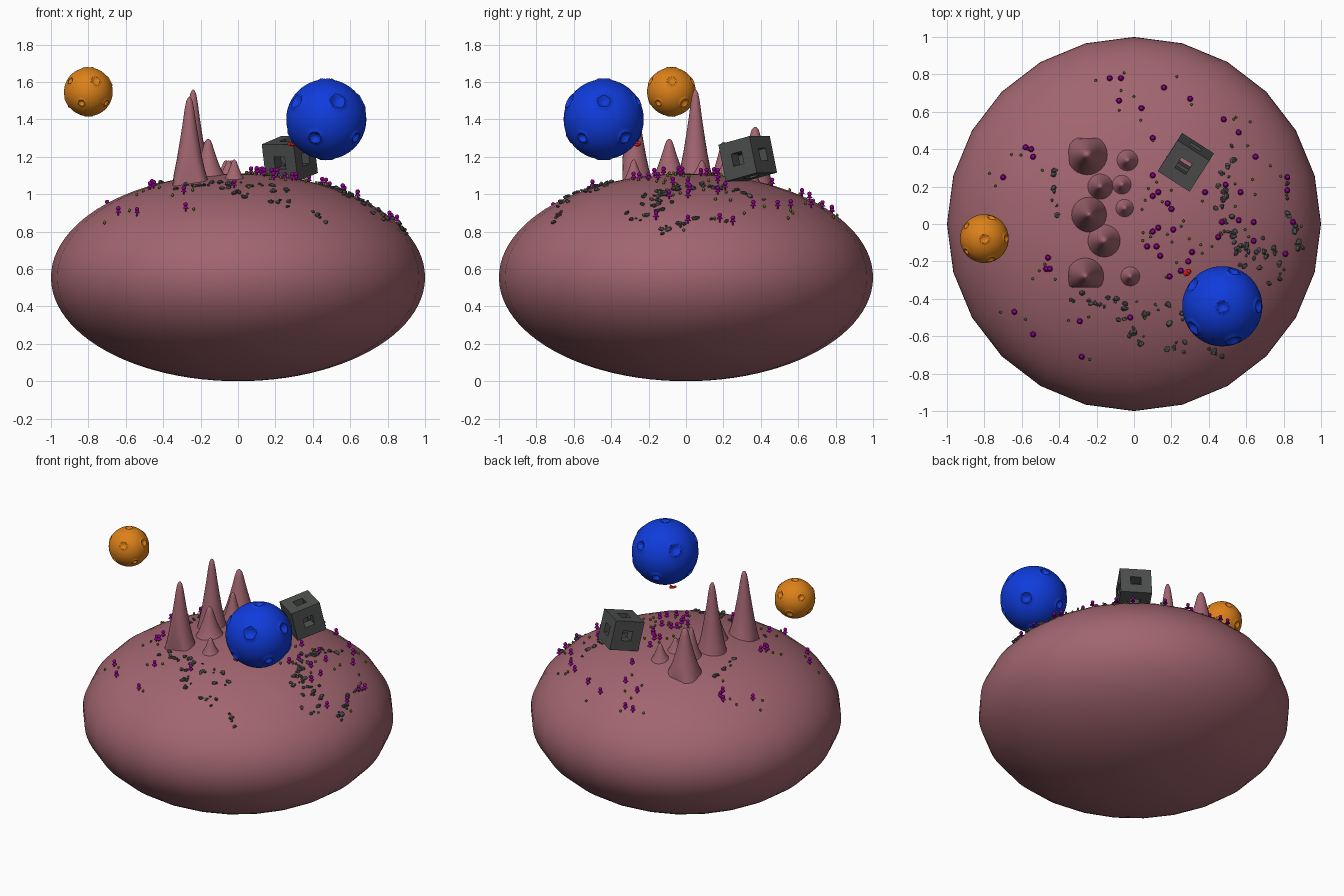
import bpy, bmesh, math, random
from mathutils import Matrix, Vector, Euler

if "Cube" in bpy.data.objects:
    bpy.data.objects.remove(bpy.data.objects["Cube"])
random.seed(4)
H = 0.555  # half height of the planet


def surf(x, y):
    return H + H * math.sqrt(max(0.0, 1 - x * x - y * y))


def mat(name, r, g, b):
    m = bpy.data.materials.new(name)
    m.diffuse_color = (r, g, b, 1)
    m.use_nodes = True
    m.node_tree.nodes["Principled BSDF"].inputs["Base Color"].default_value = m.diffuse_color
    return m


ROSE = mat("rose", .36, .13, .16)
BLUE = mat("blue", .005, .045, .72)
ORANGE = mat("orange", .72, .22, .01)
MAGENTA = mat("magenta", .27, .0, .25)
GREEN = mat("green", .10, .16, .01)
GREY = mat("stone", .075, .08, .077)
RED = mat("red", .8, .01, .01)


def finish(bm, name, m, smooth=None):
    bmesh.ops.recalc_face_normals(bm, faces=bm.faces)
    me = bpy.data.meshes.new(name)
    bm.to_mesh(me)
    bm.free()
    me.materials.append(m)
    ob = bpy.data.objects.new(name, me)
    bpy.context.collection.objects.link(ob)
    if smooth:
        bpy.ops.object.select_all(action='DESELECT')
        bpy.context.view_layer.objects.active = ob
        ob.select_set(True)
        bpy.ops.object.shade_smooth_by_angle(angle=math.radians(smooth))
    return ob


def place(x, y, z, sx, sy, sz, rot=(0, 0, 0)):
    return (Matrix.Translation((x, y, z)) @ Euler(rot).to_matrix().to_4x4()
            @ Matrix.Diagonal((sx, sy, sz, 1)))


# planet
bm = bmesh.new()
bmesh.ops.create_uvsphere(bm, u_segments=24, v_segments=48, radius=1,
                          matrix=place(0, 0, H, 1, 1, H))
finish(bm, "planet", ROSE, 40)

# mountains: x, y, base radius, peak height
PEAKS = [(-.25, .37, .11, 1.36), (-.035, .34, .06, 1.18), (-.18, .20, .07, 1.28),
         (-.065, .21, .055, 1.18), (-.24, .05, .095, 1.56), (-.05, .085, .052, 1.18),
         (-.16, -.09, .09, 1.295), (-.26, -.28, .10, 1.52), (-.02, -.28, .055, 1.185)]
PROFILE = [(1, 0), (.84, .12), (.68, .28), (.52, .48), (.37, .68), (.26, .85),
           (.17, .95), (.08, .99)]
bm = bmesh.new()
N = 24
for px, py, r, top in PEAKS:
    rings = []
    for f, h in PROFILE:
        ring = []
        for i in range(N):
            a = math.tau * i / N
            x = max(-.35, px + r * f * math.cos(a))
            y = min(.46, max(-.34, py + r * f * math.sin(a)))
            base = surf(x, y) - .006
            ring.append(bm.verts.new((x, y, base + (top - base) * h)))
        rings.append(ring)
    tip = bm.verts.new((px, py, top))
    for a, b in zip(rings, rings[1:]):
        for i in range(N):
            bm.faces.new((a[i], a[(i + 1) % N], b[(i + 1) % N], b[i]))
    for i in range(N):
        bm.faces.new((rings[-1][i], rings[-1][(i + 1) % N], tip))
finish(bm, "mountains", ROSE, 60)


# moons with twelve rimmed craters each
def moon(name, loc, r, m):
    seed = bmesh.new()
    bmesh.ops.create_icosphere(seed, subdivisions=1, radius=1)
    craters = [(v.co.normalized(), random.uniform(.12, .19)) for v in seed.verts]
    seed.free()
    bm = bmesh.new()
    bmesh.ops.create_icosphere(bm, subdivisions=6, radius=1)
    for v in bm.verts:
        n = v.co.normalized()
        d = 1.0
        for c, size in craters:
            t = n.angle(c) / size
            if t < 1:
                d = 1.035 - .11 * (1 - t * t)
            elif t < 1.7:
                d = 1 + .035 * ((1.7 - t) / .7) ** 2
        v.co = n * d * r + Vector(loc)
    finish(bm, name, m, 40)


moon("blue_moon", (.472, -.44, 1.40), .214, BLUE)
moon("orange_moon", (-.80, -.078, 1.547), .13, ORANGE)

# hollow cube: 3x3x3 grid without face centres and core
up = Vector((-.12, -.20, 1)).normalized()
ax = Vector((.84, -.54, 0))
ax = (ax - up * ax.dot(up)).normalized()
ay = up.cross(ax)
frame = Matrix((ax, ay, up)).transposed().to_4x4()
frame = Matrix.Translation((.277, .33, 1.19)) @ frame @ Matrix.Scale(.202 / 3, 4)
cells = {(i, j, k) for i in (-1, 0, 1) for j in (-1, 0, 1) for k in (-1, 0, 1)
         if (i, j, k).count(0) < 2}
bm = bmesh.new()
for c in cells:
    for axis in range(3):
        for s in (-1, 1):
            n = list(c)
            n[axis] += s
            if tuple(n) in cells:
                continue
            u, w = (axis + 1) % 3, (axis + 2) % 3
            quad = []
            for a, b in ((-s, -1), (s, -1), (s, 1), (-s, 1)):
                p = Vector(c)
                p[axis] += s / 2
                p[u] += a / 2
                p[w] += b / 2
                quad.append(bm.verts.new(frame @ p))
            bm.faces.new(quad)
bmesh.ops.remove_doubles(bm, verts=bm.verts, dist=1e-4)
finish(bm, "hollow_cube", GREY)

# little trees: stem, wide lower crown, round upper crown
TREES = [(-.13, .78), (-.07, .78), (-.08, .66), (.04, .62), (.16, .73), (.30, .67),
         (.48, .56), (.56, .49), (.10, .46), (-.58, .41), (-.55, .40), (-.54, .36),
         (-.70, .25), (.82, .25), (.82, .18), (.65, .36), (.38, .17), (.10, .26),
         (.10, .15), (.18, .11), (.20, .08), (.13, .17), (.21, -.03), (.13, -.02),
         (.10, -.04), (.12, -.12), (.14, -.17), (.19, -.28), (.25, -.25), (.29, -.20),
         (.31, -.15), (.07, -.12), (.45, -.07), (.47, .01), (.56, .02), (.64, .01),
         (.64, -.09), (.85, .01), (.81, -.16), (.57, .17), (-.46, -.18), (-.47, -.24),
         (-.45, -.24), (-.64, -.47), (-.54, -.59), (-.29, -.52), (-.28, -.71),
         (-.02, -.50), (.49, .21)]
bm = bmesh.new()
for x, y in TREES:
    z = surf(x, y)
    bmesh.ops.create_cone(bm, cap_ends=True, segments=6, radius1=.005, radius2=.004,
                          depth=.03, matrix=place(x, y, z + .008, 1, 1, 1))
    bmesh.ops.create_cone(bm, cap_ends=True, segments=10, radius1=.016, radius2=.004,
                          depth=.016, matrix=place(x, y, z + .018, 1, 1, 1))
    bmesh.ops.create_icosphere(bm, subdivisions=2, radius=.012,
                               matrix=place(x, y, z + .032, 1, 1, 1))
finish(bm, "trees", MAGENTA, 40)

# small shrubs among the trees
bm = bmesh.new()
for x, y in TREES + TREES[::3]:
    x += random.uniform(-.08, .08)
    y += random.uniform(-.08, .08)
    bmesh.ops.create_icosphere(bm, subdivisions=1, radius=.008,
                               matrix=place(x, y, surf(x, y) + .006, 1, 1, 1.4))
finish(bm, "shrubs", GREEN, 60)

# rocks strewn along bands: start, end, spread, count
BANDS = [((.52, .42), (.45, .08), .04, 18), ((.45, .08), (.62, -.2), .06, 26),
         ((.70, -.1), (.78, -.34), .05, 14), ((.80, .22), (.90, -.2), .03, 12),
         ((-.35, -.40), (.0, -.42), .04, 16), ((-.08, -.38), (.0, -.62), .04, 10),
         ((.0, -.62), (.48, -.69), .03, 14), ((.0, -.45), (.28, -.50), .05, 10),
         ((-.42, .28), (-.43, .02), .02, 8)]
bm = bmesh.new()
for a, b, spread, count in BANDS:
    for i in range(count):
        t = random.random()
        x = a[0] + (b[0] - a[0]) * t + random.uniform(-spread, spread)
        y = a[1] + (b[1] - a[1]) * t + random.uniform(-spread, spread)
        s = random.uniform(.007, .018)
        new = bmesh.ops.create_icosphere(
            bm, subdivisions=1, radius=s,
            matrix=place(x, y, surf(x, y) + .004, 1.2, .9, .75,
                         (random.uniform(-.5, .5), .3, random.uniform(0, 6))))
        for v in new["verts"]:
            v.co += Vector([random.uniform(-.2, .2) * s for _ in range(3)])
finish(bm, "rocks", GREY)

# tiny red flyer: saucer, dome and tail
bm = bmesh.new()
bmesh.ops.create_uvsphere(bm, u_segments=16, v_segments=8, radius=1,
                          matrix=place(.285, -.26, 1.265, .024, .017, .008, (.2, .2, .5)))
bmesh.ops.create_uvsphere(bm, u_segments=12, v_segments=8, radius=.01,
                          matrix=place(.293, -.252, 1.272, 1, 1, 1))
bmesh.ops.create_uvsphere(bm, u_segments=12, v_segments=8, radius=.008,
                          matrix=place(.275, -.272, 1.268, 1, 1, 1))
finish(bm, "flyer", RED, 40)
